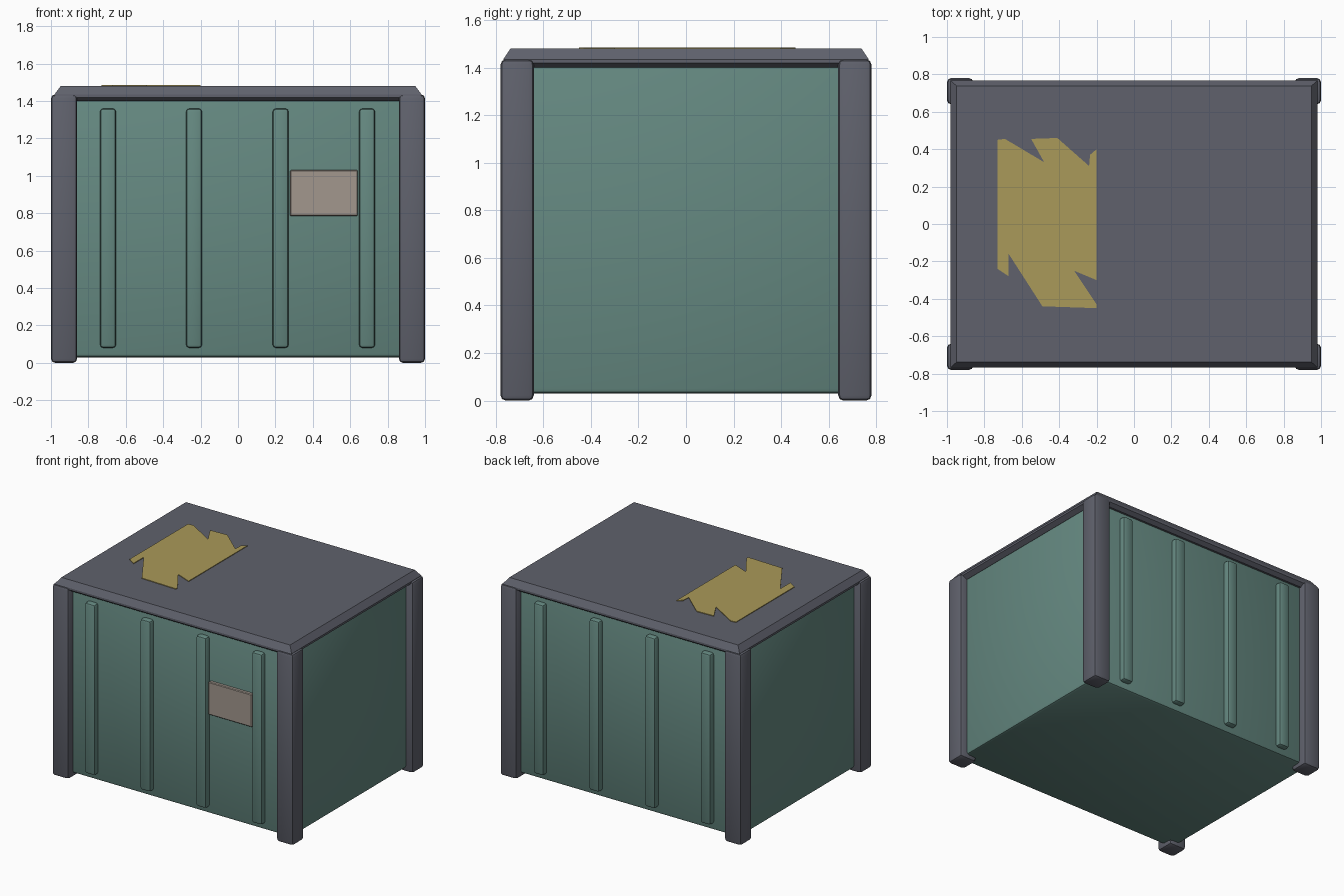
import bpy, bmesh

if "Cube" in bpy.data.objects:
    bpy.data.objects.remove(bpy.data.objects["Cube"])

def material(name, rgb):
    m = bpy.data.materials.new(name)
    m.diffuse_color = (*rgb, 1)
    m.use_nodes = True
    m.node_tree.nodes["Principled BSDF"].inputs["Base Color"].default_value = m.diffuse_color
    return m

GREEN = material("green_metal", (0.13, 0.25, 0.22))
DARK = material("dark_frame", (0.115, 0.12, 0.15))
YELLOW = material("yellow_paint", (0.40, 0.32, 0.10))
BEIGE = material("beige_plate", (0.36, 0.31, 0.27))

def finish(name, bm, mat):
    bmesh.ops.recalc_face_normals(bm, faces=bm.faces)
    me = bpy.data.meshes.new(name)
    bm.to_mesh(me)
    bm.free()
    me.materials.append(mat)
    ob = bpy.data.objects.new(name, me)
    bpy.context.collection.objects.link(ob)
    return ob

def box(name, lo, hi, mat, bevel=0.0, segments=1):
    bm = bmesh.new()
    bmesh.ops.create_cube(bm, size=1)
    for v in bm.verts:
        v.co = [(a + b) / 2 + c * (b - a) for a, b, c in zip(lo, hi, v.co)]
    if bevel:
        bmesh.ops.bevel(bm, geom=bm.edges[:], offset=bevel, segments=segments,
                        profile=0.5, affect='EDGES')
    ob = finish(name, bm, mat)
    if segments > 1:
        bpy.ops.object.select_all(action='DESELECT')
        ob.select_set(True)
        bpy.context.view_layer.objects.active = ob
        bpy.ops.object.shade_smooth_by_angle(angle=0.6)
    return ob

# Main container body
box("body", (-0.945, -0.725, 0.03), (0.945, 0.725, 1.42), GREEN, 0.02, 2)

# Corner posts
for sx, side in ((-1, "left"), (1, "right")):
    for sy, end in ((-1, "front"), (1, "back")):
        xs = sorted((sx * 0.86, sx * 1.0))
        ys = sorted((sy * 0.64, sy * 0.78))
        box(f"{end}_{side}_post", (xs[0], ys[0], 0), (xs[1], ys[1], 1.435), DARK, 0.022, 2)

# Vertical ribs on the front and back walls
for sy, end in ((-1, "front"), (1, "back")):
    ys = sorted((sy * 0.70, sy * 0.768))
    for i, x in enumerate((-0.695, -0.235, 0.228, 0.69)):
        box(f"{end}_rib_{i + 1}", (x - 0.043, ys[0], 0.08), (x + 0.043, ys[1], 1.36),
            GREEN, 0.018, 2)

# Roof slab with sloped rim, from stacked rectangles
bm = bmesh.new()
rings = []
for x, y, z in ((0.95, 0.74, 1.40), (0.982, 0.768, 1.42),
                (0.982, 0.768, 1.435), (0.948, 0.738, 1.48)):
    rings.append([bm.verts.new((a * x, b * y, z))
                  for a, b in ((-1, -1), (1, -1), (1, 1), (-1, 1))])
for lo, hi in zip(rings, rings[1:]):
    for i in range(4):
        j = (i + 1) % 4
        bm.faces.new((lo[i], lo[j], hi[j], hi[i]))
bm.faces.new(rings[0][::-1])
bm.faces.new(rings[-1])
finish("roof", bm, DARK)

# Worn paint panel on the roof
outline = [(-0.73, 0.45), (-0.69, 0.455), (-0.48, 0.33), (-0.55, 0.455), (-0.41, 0.46),
           (-0.24, 0.31), (-0.235, 0.37), (-0.20, 0.40), (-0.20, -0.30), (-0.32, -0.25),
           (-0.20, -0.43), (-0.20, -0.45), (-0.49, -0.44), (-0.67, -0.16),
           (-0.67, -0.28), (-0.73, -0.24)]
bm = bmesh.new()
face = bm.faces.new([bm.verts.new((x, y, 1.475)) for x, y in outline])
top = bmesh.ops.extrude_face_region(bm, geom=[face])["geom"]
bmesh.ops.translate(bm, vec=(0, 0, 0.01),
                    verts=[g for g in top if isinstance(g, bmesh.types.BMVert)])
finish("roof_paint_panel", bm, YELLOW)

# Blank plate between the front ribs
box("front_plate", (0.278, -0.75, 0.785), (0.64, -0.715, 1.03), BEIGE, 0.005)
